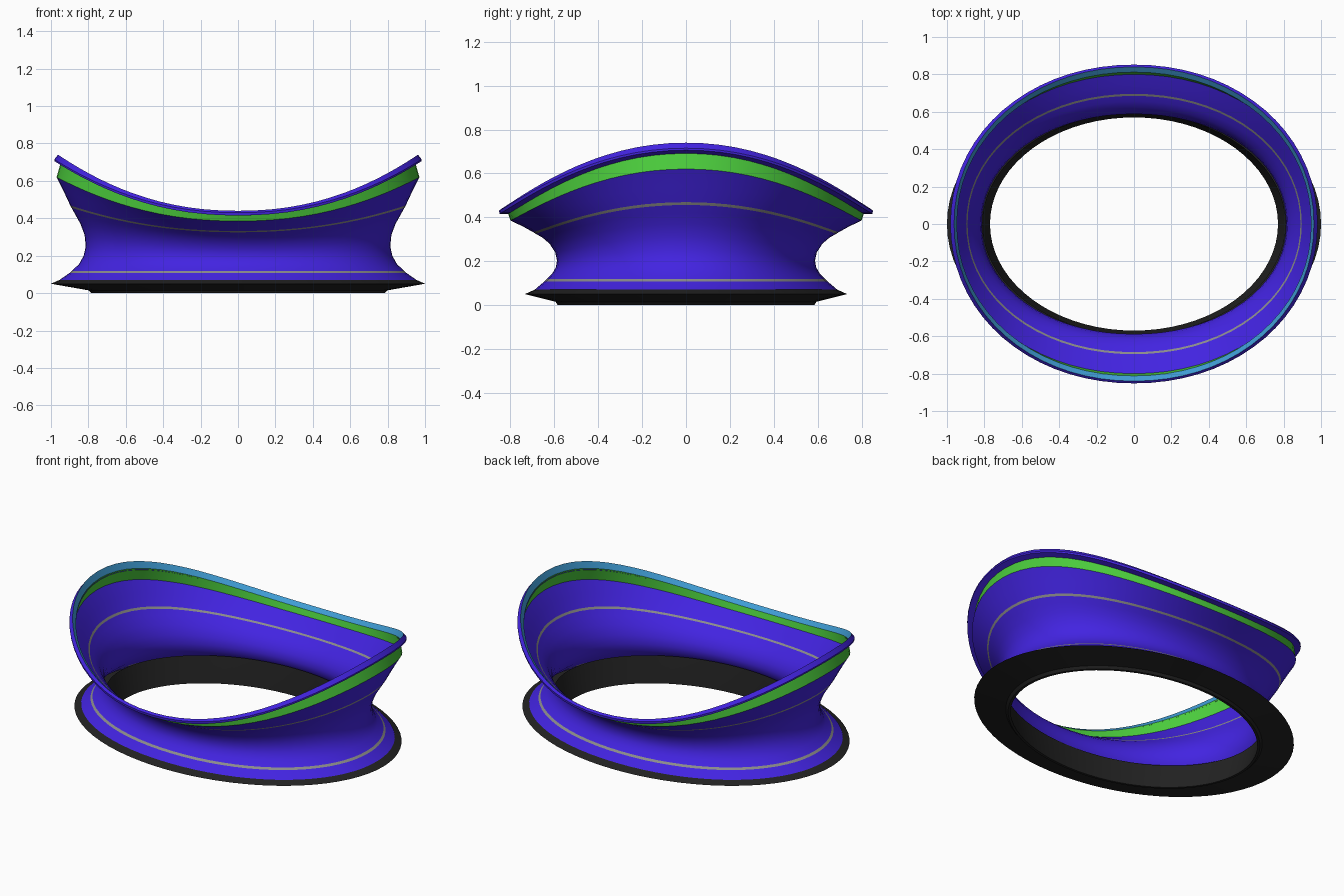
import bpy
import math

cube = bpy.data.objects.get("Cube")
if cube:
    bpy.data.objects.remove(cube, do_unlink=True)

SEGMENTS = 72


def material(name, r, g, b):
    m = bpy.data.materials.new(name)
    m.use_nodes = True
    m.diffuse_color = (r, g, b, 1)
    node = next(n for n in m.node_tree.nodes if n.type == "BSDF_PRINCIPLED")
    node.inputs["Base Color"].default_value = (r, g, b, 1)
    node.inputs["Roughness"].default_value = 0.6
    return m


BLUE = material("violet blue", 0.055, 0.017, 0.75)
GREEN = material("green", 0.07, 0.6, 0.045)
TEAL = material("light blue", 0.05, 0.33, 0.65)
GREY = material("grey", 0.26, 0.26, 0.26)
BLACK = material("black", 0.016, 0.016, 0.016)


def power(v, e):
    return math.copysign(abs(v) ** e, v)


def loft(name, profile, colours, squareness=2.0):
    """Sweep a section round an oval; each point is (side x, side z, front y, front z)."""
    verts, faces = [], []
    for rx, zx, ry, zy in profile:
        for i in range(SEGMENTS):
            a = math.tau * i / SEGMENTS
            c, s = math.cos(a), math.sin(a)
            verts.append((rx * power(c, 2 / squareness),
                          ry * power(s, 2 / squareness),
                          zy + (zx - zy) * abs(c) ** 2.1))
    for j in range(len(profile) - 1):
        for i in range(SEGMENTS):
            k = (i + 1) % SEGMENTS
            low, high = j * SEGMENTS, (j + 1) * SEGMENTS
            faces.append((low + i, low + k, high + k, high + i))
    mesh = bpy.data.meshes.new(name)
    mesh.from_pydata(verts, [], faces)
    slots = list(dict.fromkeys(colours))
    for m in slots:
        mesh.materials.append(m)
    for p in mesh.polygons:
        p.material_index = slots.index(colours[p.index // SEGMENTS])
    ob = bpy.data.objects.new(name, mesh)
    bpy.context.collection.objects.link(ob)
    bpy.ops.object.select_all(action="DESELECT")
    ob.select_set(True)
    bpy.context.view_layer.objects.active = ob
    bpy.ops.object.shade_smooth_by_angle(angle=math.radians(30))
    return ob


# Black foot: inner wall, underside step and sharp outer edge
foot = [
    (0.812, 0.16, 0.592, 0.16),
    (0.79, 0.07, 0.578, 0.07),
    (0.77, 0.0, 0.57, 0.0),
    (0.785, 0.0, 0.585, 0.0),
    (0.80, 0.015, 0.595, 0.015),
    (1.0, 0.05, 0.735, 0.05),
    (0.955, 0.07, 0.69, 0.07),
]
loft("base_ring", foot, [BLACK] * 6)

# Waisted wall with two thin grey stripes
wall = [
    (0.955, 0.07, 0.69, 0.07),
    (0.90, 0.108, 0.645, 0.108),
    (0.888, 0.119, 0.634, 0.119),
    (0.85, 0.155, 0.61, 0.143),
    (0.825, 0.20, 0.593, 0.173),
    (0.814, 0.25, 0.588, 0.203),
    (0.82, 0.31, 0.596, 0.24),
    (0.842, 0.37, 0.622, 0.28),
    (0.87, 0.42, 0.655, 0.308),
    (0.89, 0.456, 0.685, 0.325),
    (0.897, 0.469, 0.696, 0.332),
    (0.93, 0.54, 0.745, 0.359),
    (0.97, 0.62, 0.80, 0.385),
]
loft("waisted_wall", wall,
     [BLUE, GREY] + [BLUE] * 7 + [GREY] + [BLUE] * 2, 2.06)

# Green band above the wall
loft("green_band", [wall[-1], (0.947, 0.70, 0.812, 0.42)], [GREEN], 2.06)

# Lip round the top: blue outside, light blue inside
lip = [
    (0.947, 0.69, 0.812, 0.415),
    (0.982, 0.706, 0.85, 0.415),
    (0.982, 0.715, 0.852, 0.43),
    (0.962, 0.74, 0.84, 0.44),
    (0.947, 0.70, 0.812, 0.42),
]
loft("top_lip", lip, [BLUE, BLUE, BLUE, TEAL], 2.06)
